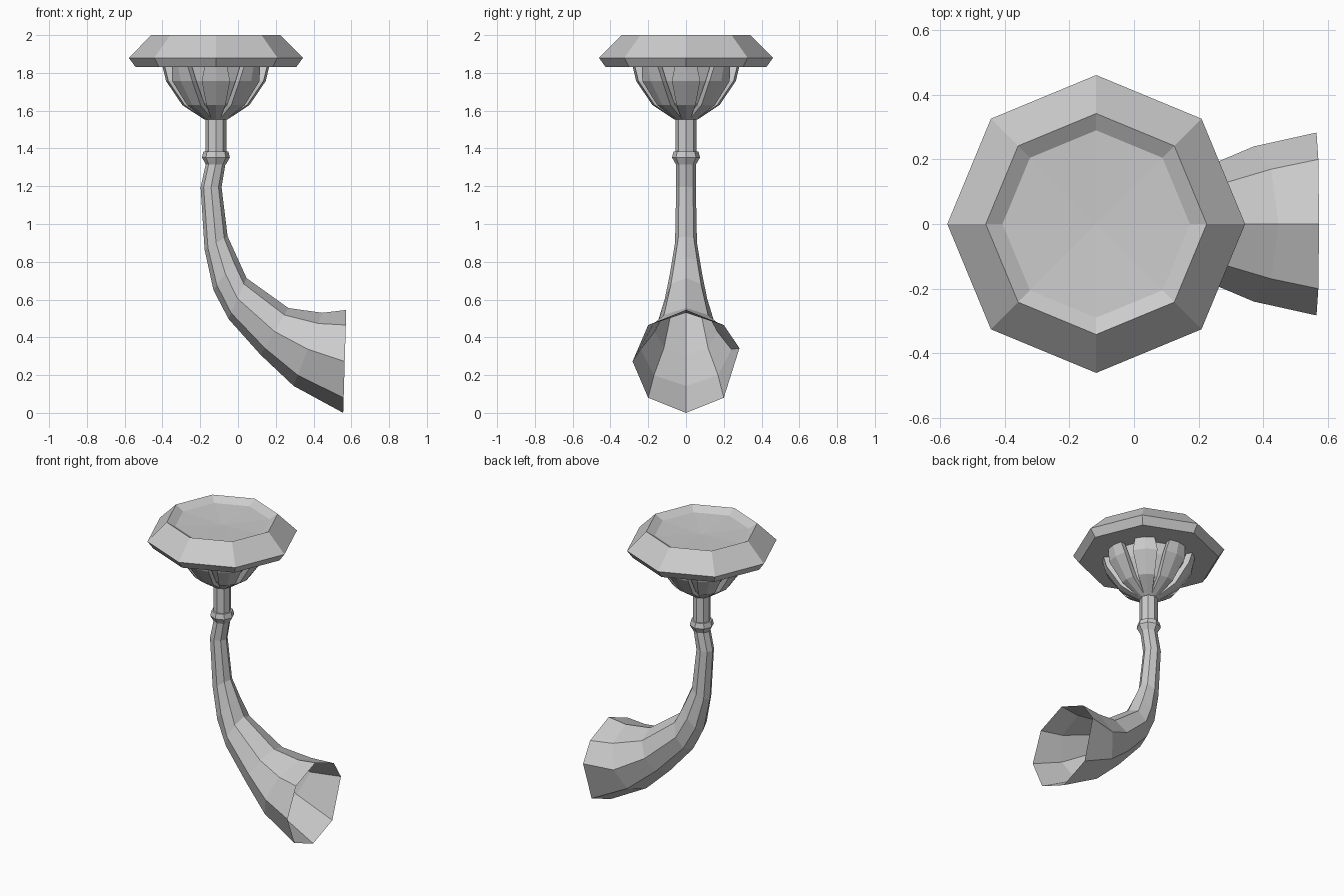
import bpy, bmesh
from math import cos, sin, pi
from mathutils import Vector, Matrix

cube = bpy.data.objects.get("Cube")
if cube:
    bpy.data.objects.remove(cube)

AXIS_X = -0.117   # vertical axis of the stem, cup and lid
SIDES = 8

grey = bpy.data.materials.new("plain grey")
grey.use_nodes = True
colour = (0.6, 0.6, 0.6, 1)
grey.diffuse_color = colour
grey.node_tree.nodes["Principled BSDF"].inputs["Base Color"].default_value = colour


def finish(name, bm, closed=True):
    if closed:
        bmesh.ops.recalc_face_normals(bm, faces=bm.faces)
    mesh = bpy.data.meshes.new(name)
    bm.to_mesh(mesh)
    bm.free()
    mesh.materials.append(grey)
    obj = bpy.data.objects.new(name, mesh)
    bpy.context.collection.objects.link(obj)
    return obj


def ring(bm, centre, u, v):
    """Octagon spanned by the half-axes u and v."""
    angles = [2 * pi * i / SIDES for i in range(SIDES)]
    return [bm.verts.new(centre + u * cos(a) + v * sin(a)) for a in angles]


def bridge(bm, a, b):
    n = len(a)
    for i in range(n):
        j = (i + 1) % n
        bm.faces.new((a[i], a[j], b[j], b[i]))


def lathe(name, profile):
    """Eight-sided turned part; a radius of zero closes an end in a fan."""
    bm = bmesh.new()
    rings = [ring(bm, Vector((AXIS_X, 0, z)), Vector((r, 0, 0)), Vector((0, r, 0)))
             for r, z in profile]
    for a, b in zip(rings, rings[1:]):
        bridge(bm, a, b)
    bmesh.ops.remove_doubles(bm, verts=bm.verts, dist=0.0001)
    return finish(name, bm)


# Lid with a shallow dished top and flat underside
lathe("lid", [(0, 1.955), (0.29, 1.968), (0.342, 2.0), (0.461, 1.88),
              (0.425, 1.83), (0, 1.83)])

# Inner bowl behind the petals
lathe("cup_core", [(0, 1.55), (0.05, 1.55), (0.15, 1.64), (0.22, 1.757), (0.235, 1.83)])

# Ridged petals around the cup: radius, height, half width
PETAL = [(0.06, 1.552, 0.022), (0.178, 1.63, 0.05), (0.264, 1.757, 0.075), (0.282, 1.832, 0.06)]
bm = bmesh.new()
for k in range(SIDES):
    turn = Matrix.Translation((AXIS_X, 0, 0)) @ Matrix.Rotation(k * 2 * pi / SIDES, 4, "Z")
    rows = []
    for r, z, w in PETAL:
        section = [(r, 0), (r - 0.012, w), (r - 0.05, w * 0.9),
                   (r - 0.05, -w * 0.9), (r - 0.012, -w)]
        rows.append([bm.verts.new(turn @ Vector((x, y, z))) for x, y in section])
    for a, b in zip(rows, rows[1:]):
        bridge(bm, a, b)
    bm.faces.new(rows[0])
    bm.faces.new(rows[-1])
finish("cup_petals", bm)

# Stem and its collar
lathe("stem", [(0.055, 1.56), (0.055, 1.36)])
lathe("collar", [(0.05, 1.385), (0.066, 1.385), (0.074, 1.352), (0.053, 1.315)])

# Flaring horn: outer point (x, z), inner point (x, z), half width in y
HORN = [
    ((-0.17, 1.32), (-0.066, 1.32), 0.052),
    ((-0.198, 1.195), (-0.087, 1.195), 0.052),
    ((-0.177, 0.865), (-0.055, 0.935), 0.058),
    ((-0.13, 0.65), (-0.005, 0.825), 0.085),
    ((-0.05, 0.497), (0.045, 0.714), 0.112),
    ((0.12, 0.307), (0.267, 0.555), 0.165),
    ((0.294, 0.143), (0.447, 0.53), 0.24),
    ((0.557, 0.0), (0.573, 0.545), 0.283),
]
bm = bmesh.new()
rings = []
for (ox, oz), (ix, iz), w in HORN:
    outer, inner = Vector((ox, 0, oz)), Vector((ix, 0, iz))
    rings.append(ring(bm, (outer + inner) / 2, (inner - outer) / 2, Vector((0, w, 0))))
rings[-1][2].co.z += 0.07   # uneven lip
for a, b in zip(rings, rings[1:]):
    bridge(bm, b, a)
finish("horn", bm)
